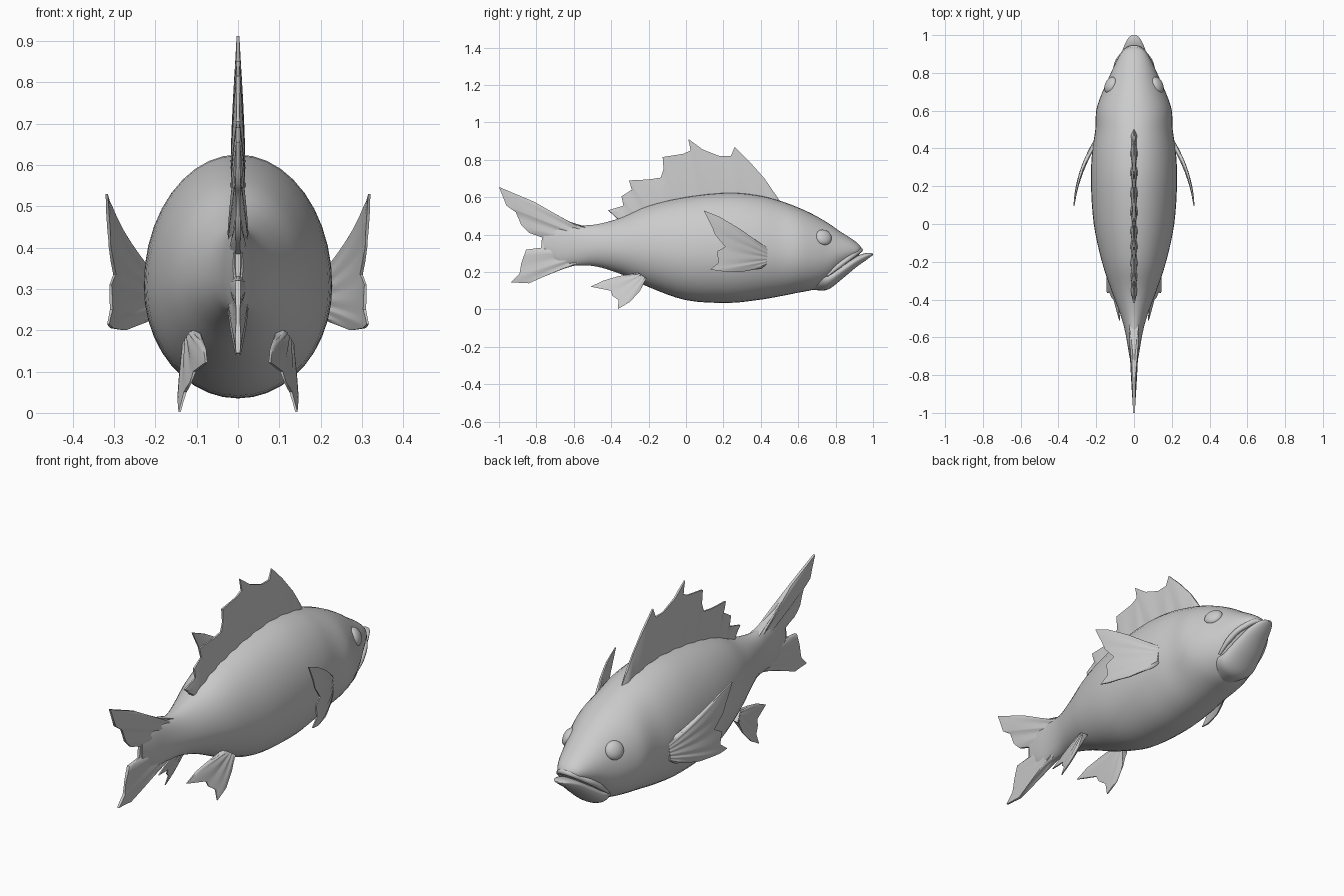
import bpy, bmesh, math
from mathutils import Vector

if "Cube" in bpy.data.objects:
    bpy.data.objects.remove(bpy.data.objects["Cube"])


def finish(name, bm, angle=50):
    bmesh.ops.recalc_face_normals(bm, faces=bm.faces)
    me = bpy.data.meshes.new(name)
    bm.to_mesh(me)
    bm.free()
    ob = bpy.data.objects.new(name, me)
    bpy.context.collection.objects.link(ob)
    bpy.ops.object.select_all(action='DESELECT')
    bpy.context.view_layer.objects.active = ob
    ob.select_set(True)
    bpy.ops.object.shade_smooth_by_angle(angle=math.radians(angle))
    return ob


def mirror(ob):
    ob.modifiers.new("mirror", 'MIRROR').use_axis[0] = True


def smooth_rows(rows, steps):
    """Catmull-Rom interpolation through section rows."""
    v = [Vector(r) for r in rows]
    out = []
    for i in range(len(v) - 1):
        a, b, c, d = v[max(i - 1, 0)], v[i], v[i + 1], v[min(i + 2, len(v) - 1)]
        for k in range(steps):
            t = k / steps
            out.append(0.5 * (2 * b + (c - a) * t + (2 * a - 5 * b + 4 * c - d) * t * t
                              + (3 * b - 3 * c + d - a) * t ** 3))
    return out + [v[-1]]


def loft(name, rows, mid=0.46, sides=40, steps=4):
    """Egg-shaped sections; each row is y, top z, bottom z, half width."""
    bm = bmesh.new()
    rings = []
    for y, top, bot, w in smooth_rows(rows, steps):
        zc = bot + (top - bot) * mid
        ring = []
        for k in range(sides):
            a = 2 * math.pi * k / sides
            s = math.sin(a)
            ring.append(bm.verts.new((w * math.cos(a), y, zc + s * (top - zc if s > 0 else zc - bot))))
        rings.append(ring)
    for r, q in zip(rings, rings[1:]):
        for k in range(sides):
            n = (k + 1) % sides
            bm.faces.new((r[k], r[n], q[n], q[k]))
    bm.faces.new(rings[0])
    bm.faces.new(rings[-1])
    return finish(name, bm)


def fin(name, root, edge, thick, place=lambda y, z: 0.0, cells=8):
    """Thin two-sided fan from a root polyline to a ragged edge, in y-z."""
    pts = []
    for a, b in zip(edge, edge[1:]):
        pts += [Vector(a), (Vector(a) + Vector(b)) / 2]
    pts.append(Vector(edge[-1]))
    n = len(pts)
    bm = bmesh.new()
    sheets = {1: [], -1: []}
    for i, e in enumerate(pts):
        f = i / (n - 1) * (len(root) - 1)
        j = min(int(f), len(root) - 2)
        r = Vector(root[j]).lerp(Vector(root[j + 1]), f - j)
        border = 0.25 if i in (0, n - 1) else 1.0
        ray = 1.0 if i % 4 < 2 else 0.75
        for side in sheets:
            col = []
            for k in range(cells + 1):
                s = k / cells
                y, z = r.lerp(e, s)
                t = thick * (1 - 0.75 * s ** 1.5) * border * ray
                col.append(bm.verts.new((place(y, z) + side * t, y, z)))
            sheets[side].append(col)
    for g in sheets.values():
        for a, b in zip(g, g[1:]):
            for k in range(cells):
                bm.faces.new((a[k], b[k], b[k + 1], a[k + 1]))
    p, q = sheets[1], sheets[-1]
    for i in range(n - 1):
        for k in (0, cells):
            bm.faces.new((p[i][k], p[i + 1][k], q[i + 1][k], q[i][k]))
    for i in (0, n - 1):
        for k in range(cells):
            bm.faces.new((p[i][k], p[i][k + 1], q[i][k + 1], q[i][k]))
    return finish(name, bm)


# Body from tail root to upper jaw
loft("body", [
    (-.76, .42, .30, .012), (-.68, .45, .24, .028), (-.58, .45, .235, .045),
    (-.48, .455, .23, .072), (-.35, .49, .19, .12), (-.2, .555, .12, .17),
    (0, .602, .05, .213), (.22, .625, .035, .228), (.38, .612, .05, .222),
    (.5, .582, .07, .205), (.6, .545, .09, .20), (.68, .508, .106, .175),
    (.76, .462, .14, .14), (.82, .42, .20, .113), (.88, .382, .25, .083),
    (.92, .352, .285, .055), (.938, .33, .312, .02)])

# Lower jaw
loft("lower_jaw", [
    (.64, .25, .11, .07), (.70, .24, .103, .095), (.76, .205, .107, .10),
    (.825, .235, .155, .088), (.905, .282, .222, .066), (.955, .30, .258, .047),
    (.985, .302, .28, .03), (1.0, .298, .291, .012)], mid=.6, sides=28)

# Upper lip
cu = bpy.data.curves.new("upper_lip", 'CURVE')
cu.dimensions = '3D'
cu.bevel_depth = .014
cu.bevel_resolution = 3
half = [(.105, .755, .18), (.098, .82, .235), (.07, .885, .283)]
lip = half + [(0, .932, .318)] + [(-x, y, z) for x, y, z in reversed(half)]
sp = cu.splines.new('BEZIER')
sp.bezier_points.add(len(lip) - 1)
for bp, co in zip(sp.bezier_points, lip):
    bp.co = co
    bp.handle_left_type = bp.handle_right_type = 'AUTO'
sp.bezier_points[0].radius = sp.bezier_points[-1].radius = .4
bpy.context.collection.objects.link(bpy.data.objects.new("upper_lip", cu))

# Eyes
for side, label in ((1, "right"), (-1, "left")):
    bpy.ops.mesh.primitive_uv_sphere_add(segments=24, ring_count=16, radius=1,
                                         location=(side * .124, .735, .385))
    eye = bpy.context.object
    eye.name = label + "_eye"
    eye.scale = (.026, .046, .044)
    eye.rotation_euler = (0, -side * .42, side * .42)
    bpy.ops.object.shade_smooth()

# Tail fin
fin("tail_fin", [(-.52, .44), (-.56, .34), (-.54, .245)], [
    (-.6, .46), (-.7, .50), (-.81, .575), (-1, .655), (-.96, .555), (-.91, .52),
    (-.88, .45), (-.84, .41), (-.77, .385), (-.775, .33), (-.855, .32), (-.88, .25),
    (-.89, .19), (-.935, .145), (-.84, .14), (-.73, .19), (-.63, .23)], .026)

# Dorsal fin
fin("dorsal_fin", [(.5, .565), (.25, .60), (0, .58), (-.2, .54), (-.36, .46)], [
    (.5, .583), (.42, .70), (.34, .79), (.26, .868), (.24, .82), (.18, .82), (.09, .855),
    (.012, .912), (.025, .85), (-.015, .832), (-.125, .815), (-.12, .75), (-.135, .705),
    (-.2, .695), (-.305, .69), (-.29, .64), (-.345, .605), (-.335, .555),
    (-.418, .53), (-.36, .48)], .018)

# Pectoral fins
mirror(fin("pectoral_fins", [(.43, .24), (.44, .33)], [
    (.405, .22), (.29, .2), (.18, .205), (.13, .215), (.175, .25), (.165, .31),
    (.21, .335), (.155, .40), (.14, .44), (.095, .53), (.18, .495), (.29, .43),
    (.42, .335)], .014, lambda y, z: .2 + .6 * (.44 - y) - .75 * (.44 - y) ** 2))

# Pelvic fins
mirror(fin("pelvic_fins", [(-.21, .165), (-.26, .20)], [
    (-.22, .155), (-.245, .10), (-.3, .04), (-.365, .002), (-.36, .05), (-.395, .075),
    (-.4, .1), (-.51, .122), (-.44, .155), (-.36, .178), (-.29, .187)], .014,
    lambda y, z: .145 - .3 * z + .2 * (y + .35)))
